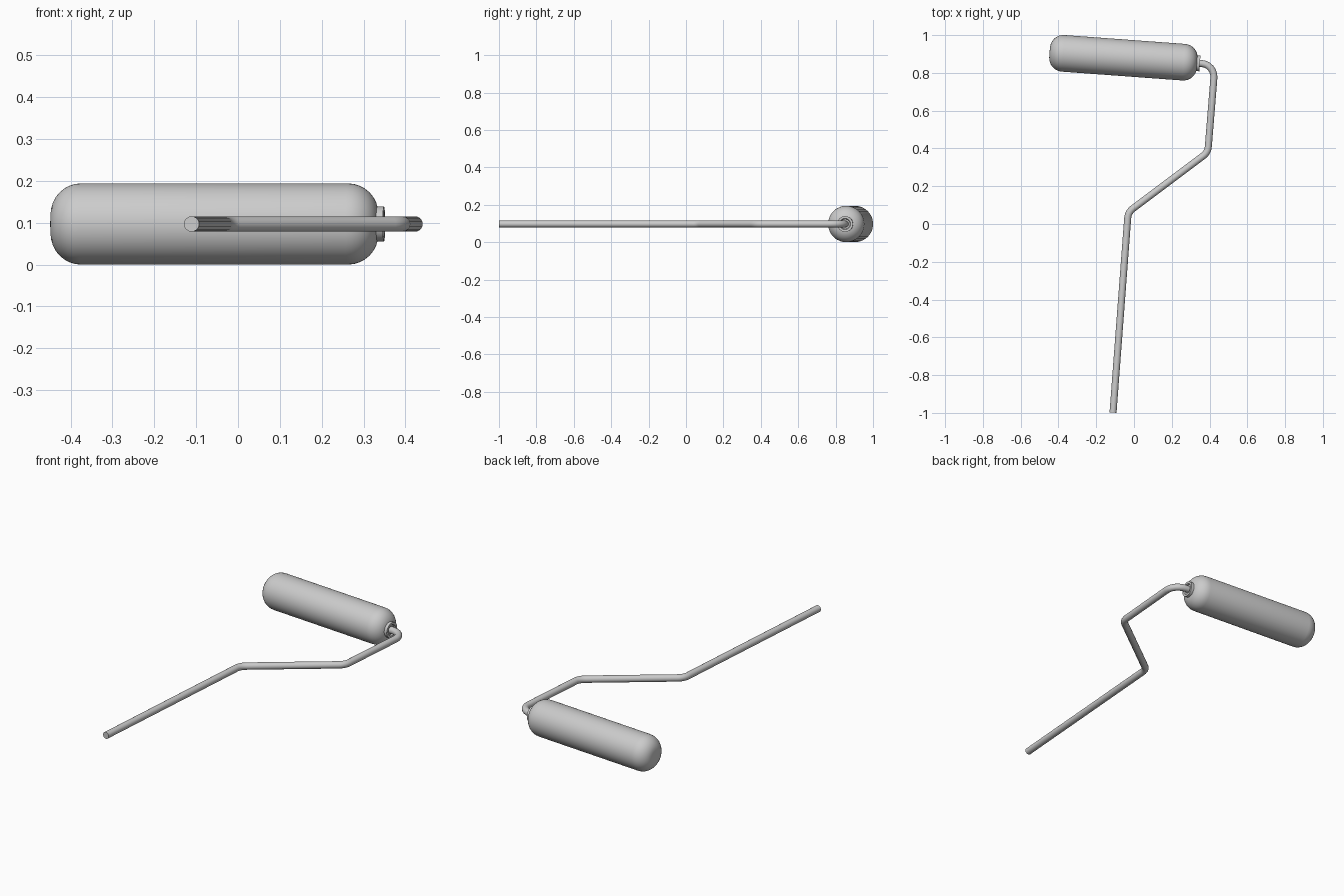
import bpy, bmesh, math
from mathutils import Vector, Matrix

if "Cube" in bpy.data.objects:
    bpy.data.objects.remove(bpy.data.objects["Cube"])

Z = 0.097                       # common centre height
TILT = math.radians(-4.2)       # roller axis turned about z
CENTRE = Vector((-0.056, 0.880, Z))

grey = bpy.data.materials.new("light grey")
grey.diffuse_color = (0.6, 0.6, 0.6, 1)
grey.use_nodes = True
grey.node_tree.nodes["Principled BSDF"].inputs["Base Color"].default_value = grey.diffuse_color


def finish(name, bm, angle=40):
    bmesh.ops.remove_doubles(bm, verts=bm.verts, dist=1e-5)
    bmesh.ops.recalc_face_normals(bm, faces=bm.faces)
    me = bpy.data.meshes.new(name)
    bm.to_mesh(me)
    bm.free()
    me.materials.append(grey)
    ob = bpy.data.objects.new(name, me)
    bpy.context.collection.objects.link(ob)
    bpy.ops.object.select_all(action='DESELECT')
    ob.select_set(True)
    bpy.context.view_layer.objects.active = ob
    bpy.ops.object.shade_smooth_by_angle(angle=math.radians(angle))
    return ob


def lathe(name, profile, steps):
    """Spin (distance along axis, radius) points about the roller axis."""
    bm = bmesh.new()
    vs = [bm.verts.new((s, 0, r)) for s, r in profile]
    es = [bm.edges.new(p) for p in zip(vs, vs[1:])]
    bmesh.ops.spin(bm, geom=vs + es, cent=(0, 0, 0), axis=(1, 0, 0),
                   angle=math.tau, steps=steps)
    bm.transform(Matrix.Translation(CENTRE) @ Matrix.Rotation(TILT, 4, 'Z'))
    return finish(name, bm)


# Padded roller with rounded ends
H, R, C = 0.392, 0.097, 0.072
arc = [(H - C + C * math.sin(a), R - C + C * math.cos(a))
       for a in (math.pi / 2 * i / 8 for i in range(9))]
half = arc + [(H, 0)]
lathe("roller_sleeve", [(-s, r) for s, r in reversed(half)] + half, 48)

# Collar where the frame enters the roller
lathe("end_collar", [(H - 0.01, 0), (H - 0.01, 0.042), (H + 0.014, 0.042),
                     (H + 0.014, 0.03), (H + 0.006, 0.026), (H + 0.006, 0)], 24)


# Bent wire frame: rounded polyline swept with a round section
def rounded(pts, radius, n=6):
    out = [pts[0]]
    for a, b, c in zip(pts, pts[1:], pts[2:]):
        u, v = (a - b).normalized(), (c - b).normalized()
        half_angle = u.angle(v) / 2
        t = radius / math.tan(half_angle)
        mid = b + (u + v).normalized() * radius / math.sin(half_angle)
        p, q = (b + u * t - mid).normalized(), (b + v * t - mid).normalized()
        out += [mid + radius * p.slerp(q, i / n) for i in range(n + 1)]
    return out + [pts[-1]]


axis = Vector((math.cos(TILT), math.sin(TILT), 0))
path = rounded([CENTRE + axis * (H - 0.02), CENTRE + axis * 0.486,
                Vector((0.391, 0.379, Z)), Vector((-0.031, 0.063, Z)),
                Vector((-0.111, -0.9985, Z))], 0.07)
bm = bmesh.new()
N, RW = 16, 0.0185
UP = Vector((0, 0, 1))
rings = []
for i, p in enumerate(path):
    d = Vector()
    if i > 0:
        d += (p - path[i - 1]).normalized()
    if i < len(path) - 1:
        d += (path[i + 1] - p).normalized()
    side = d.normalized().cross(UP)
    rings.append([bm.verts.new(p + RW * (side * math.cos(math.tau * k / N)
                  + UP * math.sin(math.tau * k / N))) for k in range(N)])
for a, b in zip(rings, rings[1:]):
    for k in range(N):
        bm.faces.new((a[k], a[(k + 1) % N], b[(k + 1) % N], b[k]))
bm.faces.new(rings[0])
bm.faces.new(rings[-1])
finish("wire_frame", bm)
